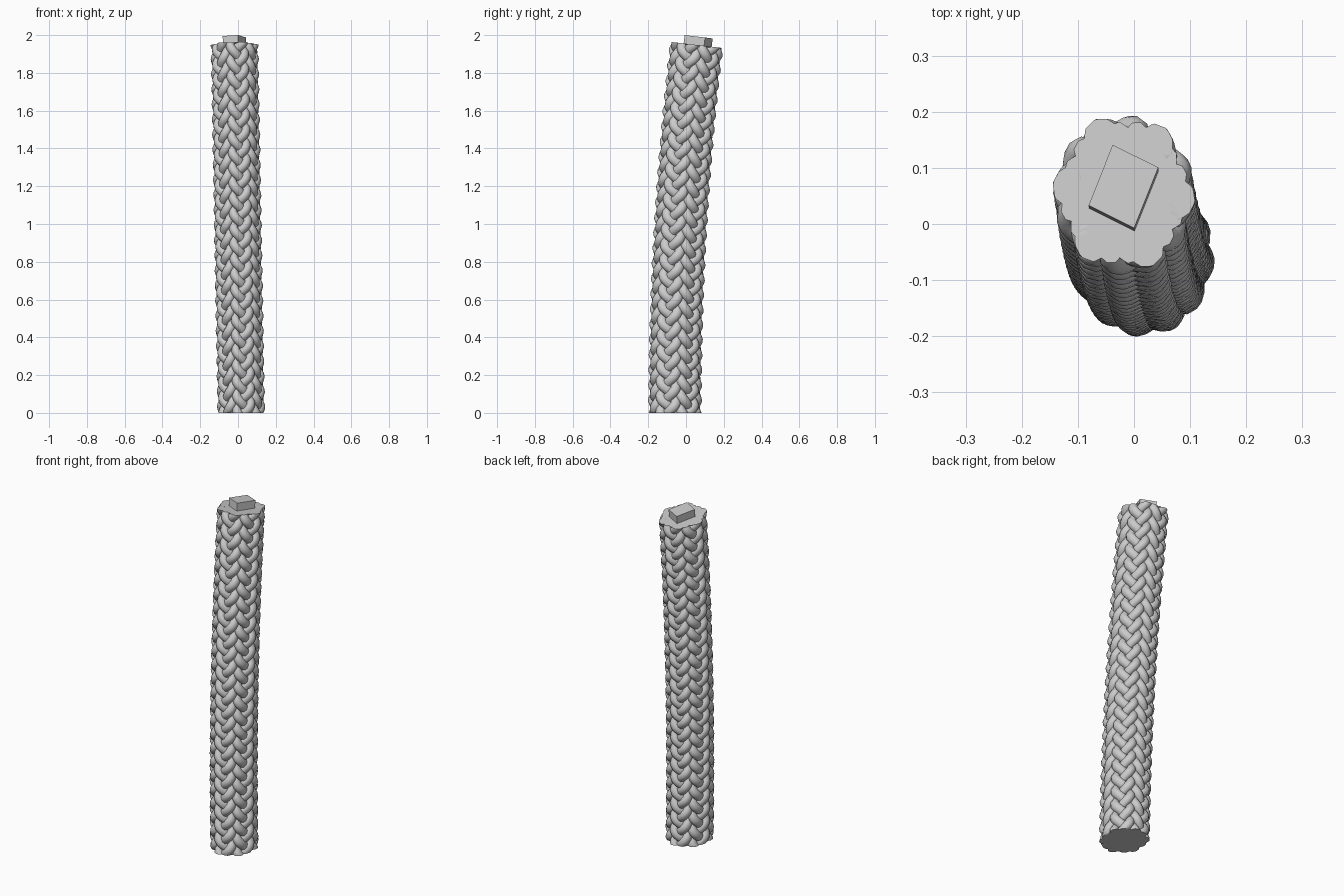
import bpy, bmesh, math
from math import sin, cos, pi
from mathutils import Vector, Matrix

cube = bpy.data.objects.get("Cube")
if cube:
    bpy.data.objects.remove(cube, do_unlink=True)

LENGTH = 1.948          # trunk length along its axis
RX, RY = 0.128, 0.144   # outer radii of the oval trunk
BRAIDS = 6
FIRST = math.radians(-21)
PERIOD = 0.24           # one full weave of a strand
STRAND = 0.027          # strand radius
SWING, DEPTH = 0.042, 0.014
MID = RY - DEPTH - STRAND

grey = bpy.data.materials.new("bark_grey")
grey.use_nodes = True
grey.diffuse_color = (0.6, 0.6, 0.6, 1)
grey.node_tree.nodes["Principled BSDF"].inputs["Base Color"].default_value = (0.6, 0.6, 0.6, 1)


def bend(p):
    """Carry a point of the upright trunk onto the leaning one."""
    tilt = math.atan(0.06 * p.z)
    x = p.x * RX / RY
    return Vector((0.017 - 0.018 * p.z + x,
                   -0.058 + 0.03 * p.z ** 2 + p.y * cos(tilt),
                   p.z - p.y * sin(tilt)))


def finish(name, bm, smooth=True):
    bmesh.ops.recalc_face_normals(bm, faces=bm.faces)
    for v in bm.verts:
        v.co = bend(v.co)
    mesh = bpy.data.meshes.new(name)
    bm.to_mesh(mesh)
    bm.free()
    mesh.materials.append(grey)
    obj = bpy.data.objects.new(name, mesh)
    bpy.context.collection.objects.link(obj)
    if smooth:
        bpy.ops.object.select_all(action='DESELECT')
        obj.select_set(True)
        bpy.context.view_layer.objects.active = obj
        bpy.ops.object.shade_smooth_by_angle(angle=math.radians(50))


def strand_point(angle, phase, z):
    t = 2 * pi * z / PERIOD + phase
    a = angle + SWING * sin(t) / MID
    r = MID + DEPTH * sin(2 * t)
    return Vector((r * cos(a), r * sin(a), z))


def add_strand(bm, angle, phase, sides=10, step=0.0105):
    """Sweep a round strand along its weaving path."""
    rings = []
    z = -0.06
    while z < LENGTH + 0.06:
        p = strand_point(angle, phase, z)
        along = (strand_point(angle, phase, z + 0.001) - p).normalized()
        out = Vector((p.x, p.y, 0))
        out = (out - along * out.dot(along)).normalized()
        side = along.cross(out)
        rings.append([bm.verts.new(p + STRAND * (out * cos(2 * pi * i / sides)
                                                 + side * sin(2 * pi * i / sides)))
                      for i in range(sides)])
        z += step
    for a, b in zip(rings, rings[1:]):
        for i in range(sides):
            j = (i + 1) % sides
            bm.faces.new((a[i], a[j], b[j], b[i]))


# Six woven braids, three strands each, cut flat at both ends
for b in range(BRAIDS):
    bm = bmesh.new()
    for k in range(3):
        add_strand(bm, FIRST + 2 * pi * b / BRAIDS, 2 * pi * k / 3)
    for height, direction in ((0, -1), (LENGTH, 1)):
        cut = bmesh.ops.bisect_plane(
            bm, geom=bm.verts[:] + bm.edges[:] + bm.faces[:],
            plane_co=(0, 0, height), plane_no=(0, 0, direction), clear_outer=True)
        rim = [e for e in cut["geom_cut"] if isinstance(e, bmesh.types.BMEdge)]
        bmesh.ops.holes_fill(bm, edges=rim, sides=0)
    finish("braid_%d" % (b + 1), bm)

# Solid core behind the braids
bm = bmesh.new()
rows, segs = 24, 48
rings = []
for row in range(rows + 1):
    z = LENGTH * row / rows
    rings.append([bm.verts.new((MID * 1.06 * cos(2 * pi * i / segs),
                                MID * 1.06 * sin(2 * pi * i / segs), z)) for i in range(segs)])
for a, b in zip(rings, rings[1:]):
    for i in range(segs):
        j = (i + 1) % segs
        bm.faces.new((a[i], a[j], b[j], b[i]))
bm.faces.new(rings[0])
bm.faces.new(rings[-1])
finish("trunk_core", bm)

# Square peg on the top end
bm = bmesh.new()
bmesh.ops.create_cube(bm, size=1, matrix=Matrix.Translation((0, 0.006, LENGTH + 0.012))
                      @ Matrix.Rotation(math.radians(-24), 4, 'Z')
                      @ Matrix.Diagonal((0.1, 0.119, 0.064, 1)))
finish("top_peg", bm, smooth=False)
